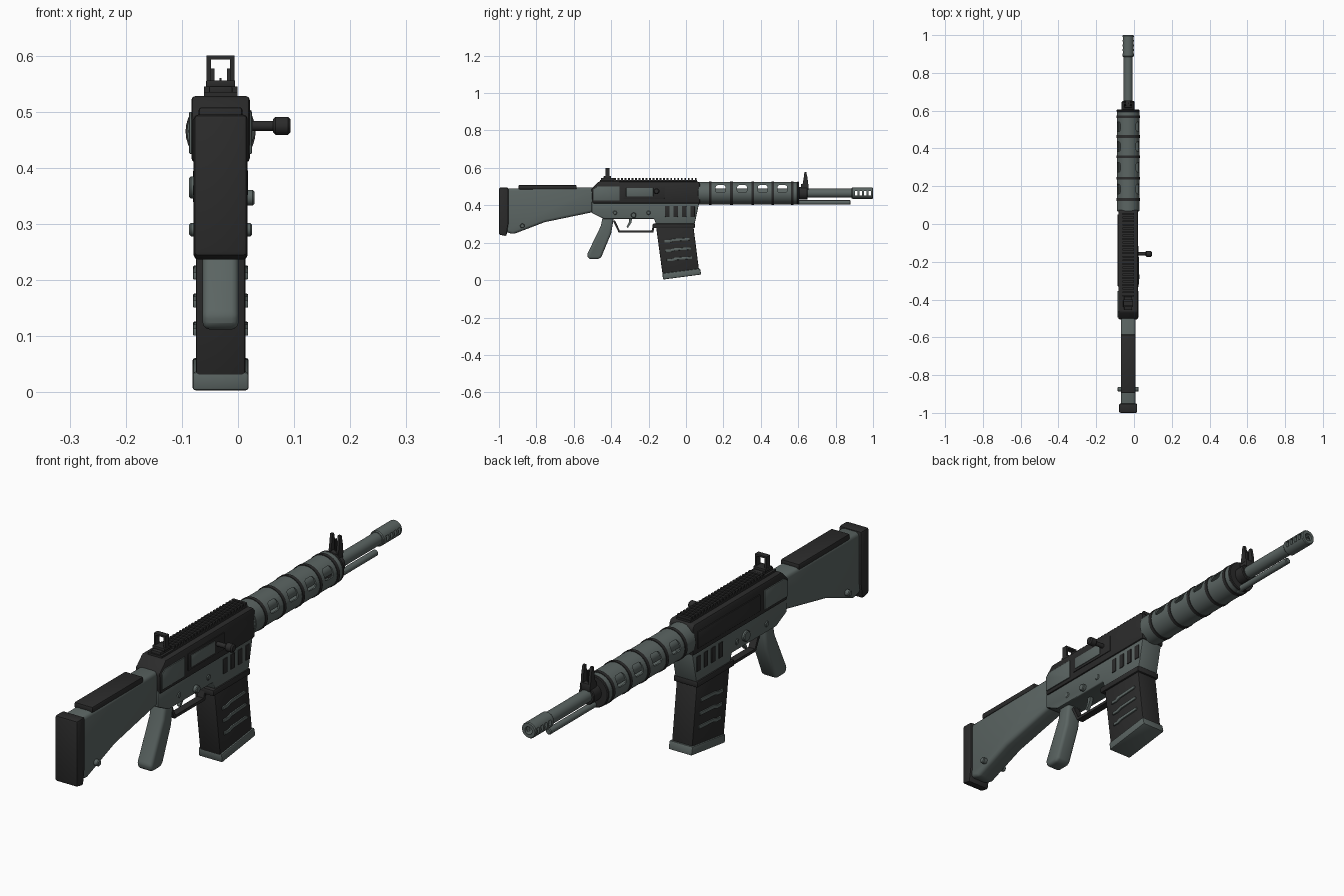
import bpy, bmesh, math
from mathutils import Vector, Matrix

if "Cube" in bpy.data.objects:
    bpy.data.objects.remove(bpy.data.objects["Cube"])

CX, AXIS = -0.031, 0.465  # centre plane and bore height


def material(name, rgb):
    m = bpy.data.materials.new(name)
    m.use_nodes = True
    m.diffuse_color = (*rgb, 1)
    m.node_tree.nodes["Principled BSDF"].inputs["Base Color"].default_value = (*rgb, 1)
    return m


GREEN = material("grey green", (0.105, 0.13, 0.124))
DARK = material("charcoal", (0.024, 0.024, 0.024))


def finish(name, bm, mat, bevel=0, segments=2):
    bmesh.ops.recalc_face_normals(bm, faces=bm.faces)
    mesh = bpy.data.meshes.new(name)
    bm.to_mesh(mesh)
    bm.free()
    mesh.materials.append(mat)
    ob = bpy.data.objects.new(name, mesh)
    bpy.context.collection.objects.link(ob)
    bpy.ops.object.select_all(action="DESELECT")
    bpy.context.view_layer.objects.active = ob
    ob.select_set(True)
    if bevel:
        mod = ob.modifiers.new("Bevel", "BEVEL")
        mod.width, mod.segments, mod.limit_method = bevel, segments, "ANGLE"
        bpy.ops.object.modifier_apply(modifier=mod.name)
    bpy.ops.object.shade_smooth_by_angle(angle=math.radians(35))
    return ob


def prism(name, outline, half, mat, bevel=0, x=CX, segments=2):
    """Side outline of (y, z) points, extruded across x."""
    bm = bmesh.new()
    face = bm.faces.new([bm.verts.new((x - half, y, z)) for y, z in outline])
    ext = bmesh.ops.extrude_face_region(bm, geom=[face])["geom"]
    bmesh.ops.translate(bm, vec=(2 * half, 0, 0),
                        verts=[v for v in ext if isinstance(v, bmesh.types.BMVert)])
    return finish(name, bm, mat, bevel, segments)


def box(name, x, y, z, mat, bevel=0):
    """Box from (min, max) pairs."""
    return prism(name, [(y[0], z[0]), (y[1], z[0]), (y[1], z[1]), (y[0], z[1])],
                 (x[1] - x[0]) / 2, mat, bevel, (x[0] + x[1]) / 2)


def lathe(name, profile, mat, origin=(CX, 0, AXIS), axis="y", steps=32):
    """Closed (radius, distance) profile turned around an axis."""
    bm = bmesh.new()
    verts = [bm.verts.new((r, d, 0)) for r, d in profile]
    edges = [bm.edges.new((verts[i - 1], verts[i])) for i in range(len(verts))]
    bmesh.ops.spin(bm, geom=verts + edges, axis=(0, 1, 0), cent=(0, 0, 0),
                   angle=math.tau, steps=steps, use_duplicate=False)
    bmesh.ops.remove_doubles(bm, verts=bm.verts, dist=1e-5)
    if axis == "x":
        bm.transform(Matrix.Rotation(-math.pi / 2, 4, "Z"))
    bm.transform(Matrix.Translation(origin))
    return finish(name, bm, mat)


def rod(name, r, a, b, mat, origin=(CX, 0, AXIS), axis="y", c=0.003):
    return lathe(name, [(0, a), (r - c, a), (r, a + c), (r, b - c), (r - c, b), (0, b)],
                 mat, origin, axis)


def cut(target, cutters):
    for c in cutters:
        bpy.context.view_layer.objects.active = target
        mod = target.modifiers.new("Cut", "BOOLEAN")
        mod.object, mod.operation, mod.solver = c, "DIFFERENCE", "EXACT"
        bpy.ops.object.modifier_apply(modifier=mod.name)
        bpy.data.objects.remove(c)
    bpy.ops.object.select_all(action="DESELECT")
    target.select_set(True)
    bpy.ops.object.shade_smooth_by_angle(angle=math.radians(35))


def both(half):
    """Side name and x position for each flank."""
    return (("left", CX + half), ("right", CX - half))


# Stock
prism("stock", [(-0.97, 0.49), (-0.97, 0.26), (-0.925, 0.245), (-0.755, 0.31),
                (-0.49, 0.365), (-0.49, 0.495)], 0.039, GREEN, 0.014, segments=3)
prism("butt_pad", [(-1, 0.495), (-1, 0.243), (-0.96, 0.235), (-0.95, 0.3), (-0.95, 0.495)],
      0.048, DARK, 0.008)
box("cheek_rest", (CX - 0.039, CX + 0.039), (-0.895, -0.585), (0.485, 0.508), DARK, 0.005)
rod("stock_screw", 0.012, -0.056, 0.056, GREEN, (CX, -0.875, 0.29), "x")

# Receiver
prism("upper_receiver", [(-0.5, 0.41), (-0.505, 0.49), (-0.465, 0.528), (0.065, 0.528),
                         (0.075, 0.515), (0.075, 0.41)], 0.052, DARK, 0.007)
prism("lower_receiver", [(-0.505, 0.42), (-0.505, 0.36), (-0.44, 0.328), (-0.17, 0.328),
                         (-0.16, 0.295), (0.045, 0.295), (0.072, 0.42)], 0.046, GREEN, 0.005)
for side, x in both(0.051):
    prism("rear_plate_" + side, [(-0.495, 0.425), (-0.495, 0.487), (-0.475, 0.5),
                                 (-0.355, 0.5), (-0.355, 0.425)], 0.005, GREEN, 0.002, x)
for side, x in both(0.045):
    for i in range(4):
        y = -0.1 + i * 0.045
        box(f"magwell_slot_{side}_{i}", (x - 0.004, x + 0.004), (y - 0.012, y + 0.012),
            (0.338, 0.396), DARK, 0.002)
box("left_cover", (CX - 0.056, CX - 0.046), (-0.33, 0.05), (0.43, 0.495), DARK, 0.003)
box("port_frame", (CX + 0.046, CX + 0.055), (-0.335, -0.115), (0.437, 0.503), DARK, 0.002)
box("port_cover", (CX + 0.05, CX + 0.057), (-0.32, -0.175), (0.447, 0.493), GREEN, 0.002)
rod("bolt_handle_stem", 0.009, 0.015, 0.065, DARK, (0, -0.158, 0.475), "x")
rod("bolt_handle_knob", 0.016, 0.062, 0.094, DARK, (0, -0.158, 0.475), "x", 0.005)
rod("selector_right", 0.014, 0.01, 0.029, GREEN, (0, -0.28, 0.347), "x")
rod("selector_left", 0.02, -0.087, -0.07, GREEN, (0, -0.25, 0.365), "x")
for i, y in enumerate((-0.38, -0.2)):
    rod(f"receiver_pin_{i}", 0.011, -0.049, 0.049, GREEN, (CX, y, 0.36), "x")

# Toothed top rail
box("rail_base", (CX - 0.03, CX + 0.03), (-0.46, 0.06), (0.52, 0.535), DARK)
for i in range(24):
    y = -0.38 + i * 0.0188
    box(f"rail_tooth_{i}", (CX - 0.03, CX + 0.03), (y - 0.005, y + 0.005), (0.533, 0.545), DARK)

# Rear sight
box("rear_sight_base", (CX - 0.021, CX + 0.021), (-0.455, -0.385), (0.53, 0.546), DARK, 0.003)
box("rear_sight_step", (CX - 0.026, CX + 0.026), (-0.44, -0.4), (0.544, 0.556), DARK, 0.002)
for side, x in both(0.021):
    box("rear_sight_post_" + side, (x - 0.004, x + 0.004), (-0.431, -0.409), (0.55, 0.6), DARK)
box("rear_sight_bridge", (CX - 0.025, CX + 0.025), (-0.431, -0.409), (0.593, 0.6), DARK)

# Grip, trigger and guard
prism("grip", [(-0.445, 0.34), (-0.385, 0.34), (-0.4, 0.25), (-0.452, 0.125), (-0.465, 0.112),
               (-0.52, 0.112), (-0.53, 0.135), (-0.455, 0.29)], 0.032, GREEN, 0.013, segments=3)
prism("trigger_guard", [(-0.39, 0.315), (-0.36, 0.254), (-0.175, 0.254), (-0.165, 0.3),
                        (-0.175, 0.3), (-0.184, 0.265), (-0.354, 0.265), (-0.38, 0.32)],
      0.014, DARK)
prism("trigger", [(-0.305, 0.34), (-0.285, 0.34), (-0.293, 0.305), (-0.312, 0.278),
                  (-0.318, 0.284), (-0.306, 0.308)], 0.007, GREEN)

# Magazine, leaning forward
prism("magazine", [(-0.162, 0.3), (0.038, 0.3), (0.07, 0.05), (-0.125, 0.028)],
      0.044, DARK, 0.005)
box("magazine_collar", (CX - 0.051, CX + 0.051), (-0.178, 0.048), (0.278, 0.302), DARK, 0.005)
prism("magazine_foot", [(-0.126, 0.036), (0.075, 0.062), (0.082, 0.03), (-0.123, 0.003)],
      0.05, GREEN, 0.005)
for side, x in both(0.044):
    for i in range(3):
        y, z = -0.115 + i * 0.006, 0.208 - i * 0.05
        prism(f"magazine_rib_{side}_{i}", [(y, z - 0.007), (y + 0.03, z - 0.007),
              (y + 0.05, z), (y + 0.135, z + 0.005), (y + 0.135, z + 0.018),
              (y + 0.045, z + 0.013), (y + 0.025, z + 0.006), (y, z + 0.006)],
              0.005, GREEN, 0.002, x)

# Vented handguard
guard = lathe("handguard", [(0.054, 0.07), (0.06, 0.07), (0.06, 0.595), (0.054, 0.595)], GREEN)
cut(guard, [box("vent_cutter", (-0.2, 0.2), (y - 0.026, y + 0.026), (0.468, 0.508), GREEN, 0.011)
            for y in (0.185, 0.3, 0.41, 0.515)])
for i, y in enumerate((0.13, 0.243, 0.356, 0.463, 0.568)):
    lathe(f"handguard_band_{i}", [(0.055, y - 0.007), (0.0625, y - 0.007),
                                  (0.0625, y + 0.007), (0.055, y + 0.007)], DARK)
rod("handguard_front_cap", 0.061, 0.592, 0.605, DARK)
rod("handguard_rear_cap", 0.057, 0.065, 0.08, GREEN)

# Barrel, gas tube and muzzle brake
rod("barrel", 0.024, 0.06, 0.895, GREEN)
rod("gas_tube", 0.012, 0.58, 0.88, GREEN, (CX, 0, 0.415))
brake = lathe("muzzle_brake", [(0, 0.885), (0.027, 0.885), (0.03, 0.889), (0.03, 0.996),
                               (0.027, 1), (0.015, 1), (0.015, 0.898), (0, 0.898)], GREEN)
cut(brake, [box("brake_cutter", (-0.2, 0.2), (y - 0.007, y + 0.007), (0.453, 0.477), GREEN)
            for y in (0.91, 0.934, 0.958, 0.982)])

# Front sight
rod("front_sight_collar", 0.034, 0.603, 0.65, DARK)
box("front_sight_base", (CX - 0.02, CX + 0.02), (0.615, 0.655), (0.485, 0.515), DARK, 0.003)
for side, x in both(0.016):
    prism("front_sight_ear_" + side, [(0.622, 0.505), (0.654, 0.505), (0.65, 0.545),
                                      (0.643, 0.577), (0.633, 0.577), (0.629, 0.545)],
          0.005, DARK, 0, x)
box("front_sight_post", (CX - 0.002, CX + 0.002), (0.634, 0.642), (0.51, 0.56), DARK)
